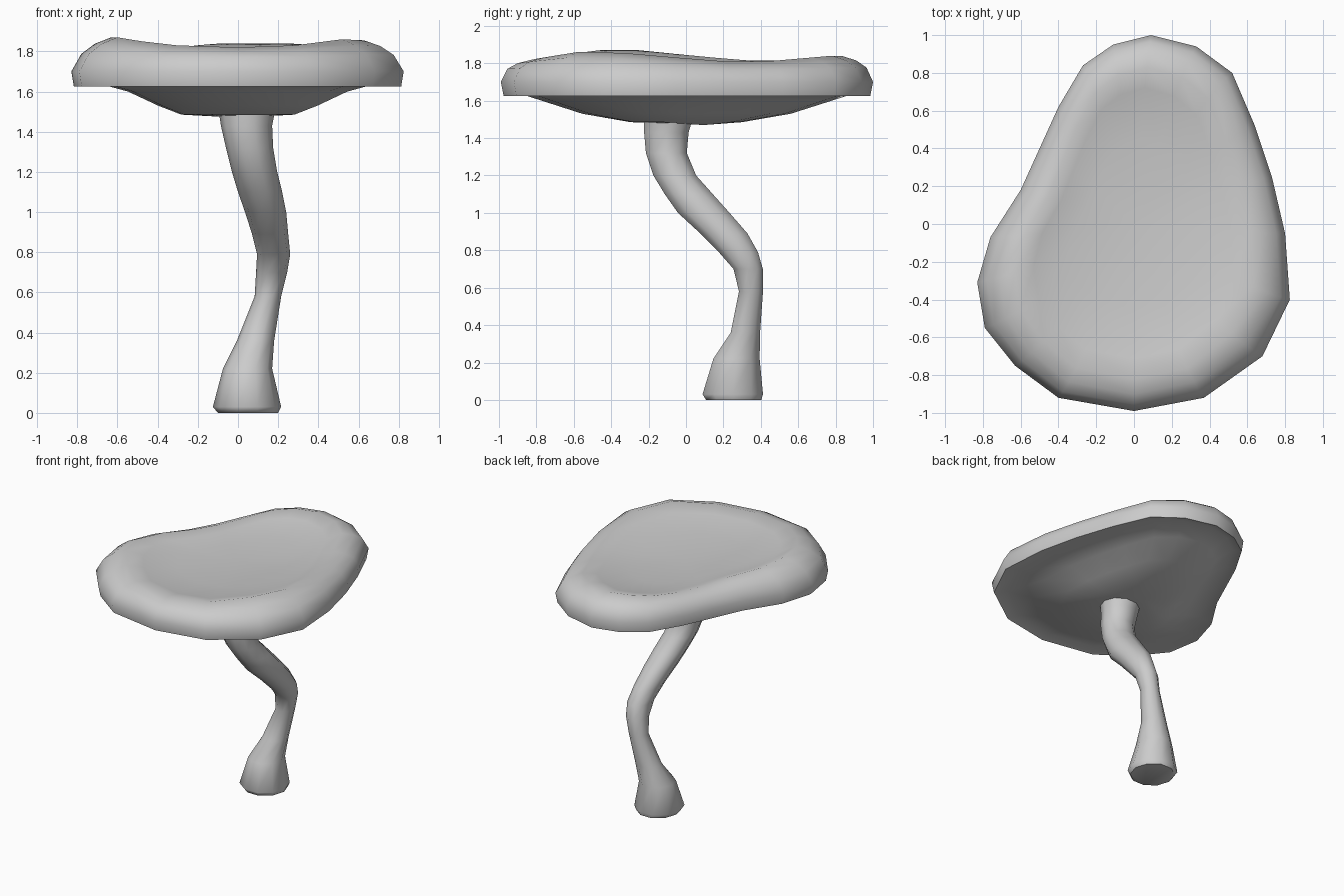
import bpy, bmesh, math

if "Cube" in bpy.data.objects:
    bpy.data.objects.remove(bpy.data.objects["Cube"])


def loft(name, rings, angle, start=None, end=None):
    """Skin equal-length rings; close each end with a fan or a flat face."""
    bm = bmesh.new()
    loops = [[bm.verts.new(p) for p in r] for r in rings]
    n = len(loops[0])
    for a, b in zip(loops, loops[1:]):
        for i in range(n):
            j = (i + 1) % n
            bm.faces.new((a[i], a[j], b[j], b[i]))
    for loop, tip in ((loops[0], start), (loops[-1], end)):
        if tip:
            c = bm.verts.new(tip)
            for i in range(n):
                bm.faces.new((loop[i], loop[(i + 1) % n], c))
        else:
            bm.faces.new(loop)
    bmesh.ops.recalc_face_normals(bm, faces=bm.faces)
    me = bpy.data.meshes.new(name)
    bm.to_mesh(me)
    bm.free()
    ob = bpy.data.objects.new(name, me)
    bpy.context.collection.objects.link(ob)
    bpy.ops.object.select_all(action='DESELECT')
    ob.select_set(True)
    bpy.context.view_layer.objects.active = ob
    bpy.ops.object.shade_smooth_by_angle(angle=math.radians(angle))
    return ob


# Cap: x, y outline plus the height of its raised rim at that point
outline = [(.09, 1.0, 1.84), (.33, .94, 1.84), (.52, .80, 1.83), (.64, .52, 1.81),
           (.73, .25, 1.81), (.80, -.05, 1.83), (.825, -.40, 1.855), (.68, -.70, 1.86),
           (.37, -.92, 1.83), (0, -.99, 1.82), (-.40, -.92, 1.83), (-.63, -.75, 1.85),
           (-.79, -.55, 1.87), (-.83, -.31, 1.87), (-.76, -.07, 1.85), (-.60, .18, 1.83),
           (-.50, .40, 1.815), (-.40, .62, 1.815), (-.27, .84, 1.83), (-.11, .95, 1.84)]

# Ring profile: x scale, y scale, height, share of the rim height used
profile = [(.34, .30, 1.485, 0), (.48, .56, 1.53, 0), (.66, .78, 1.60, 0),
           (.86, .92, 1.645, 0), (.985, .985, 1.625, 0), (1, 1, 1.70, 0),
           (.94, .965, 1.77, .35), (.86, .91, 1.80, .75), (.76, .83, 1.82, 1),
           (.64, .72, 1.80, .6), (.42, .45, 1.775, .2)]
cap_rings = [[(x * sx, y * sy, z + k * (h - 1.82)) for x, y, h in outline]
             for sx, sy, z, k in profile]
loft("cap", cap_rings, 50, start=(0, .1, 1.47), end=(0, 0, 1.77))

# Stem: height, then x range and y range of each cross-section
sections = [(0, -.10, .20, .10, .41), (.03, -.125, .215, .08, .42),
            (.22, -.075, .17, .14, .40), (.36, -.005, .18, .235, .40),
            (.58, .083, .215, .28, .415), (.70, .09, .245, .25, .415),
            (.79, .095, .26, .17, .39), (.89, .07, .25, .07, .335),
            (1.0, .035, .24, -.05, .24), (1.1, 0, .22, -.12, .15),
            (1.2, -.03, .195, -.18, .06), (1.32, -.06, .175, -.22, .01),
            (1.43, -.085, .17, -.23, .02), (1.53, -.10, .19, -.23, .05)]
N = 10
stem_rings = []
for z, x0, x1, y0, y1 in sections:
    stem_rings.append([((x0 + x1) / 2 + (x1 - x0) / 2 * math.cos(2 * math.pi * i / N),
                        (y0 + y1) / 2 + (y1 - y0) / 2 * math.sin(2 * math.pi * i / N), z)
                       for i in range(N)])
loft("stem", stem_rings, 60)
